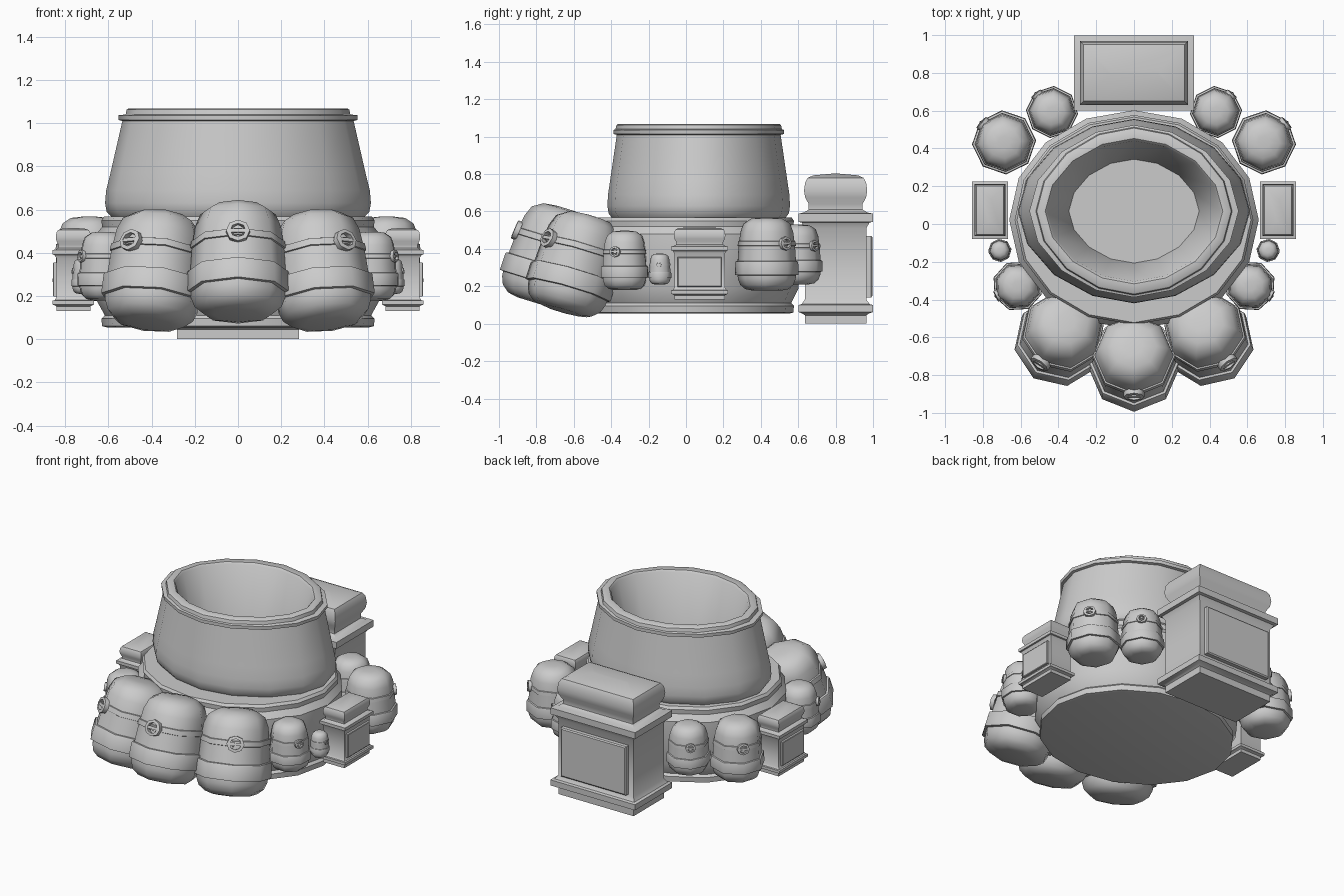
import bpy, bmesh
from math import sin, cos, pi, radians, atan2, copysign
from mathutils import Matrix, Vector

if "Cube" in bpy.data.objects:
    bpy.data.objects.remove(bpy.data.objects["Cube"])

T = Matrix.Translation
R = Matrix.Rotation


def loft(bm, rings, mat=Matrix(), closed=False):
    """Bridge a list of equal-length point rings, capping the ends unless closed."""
    vs = [[bm.verts.new(mat @ Vector(p)) for p in ring] for ring in rings]
    n = len(vs[0])
    pairs = list(zip(vs, vs[1:])) + ([(vs[-1], vs[0])] if closed else [])
    for a, b in pairs:
        for i in range(n):
            j = (i + 1) % n
            bm.faces.new((a[i], a[j], b[j], b[i]))
    if not closed:
        bm.faces.new(vs[0][::-1])
        bm.faces.new(vs[-1])


def oval(rx, ry, z, n, power=2.0):
    """Ellipse ring; power above 2 fills the diagonals, below 2 pinches them."""
    def f(v):
        return copysign(abs(v) ** (2 / power), v)
    return [(rx * f(sin(2 * pi * i / n)), -ry * f(cos(2 * pi * i / n)), z) for i in range(n)]


def rect(hx, hy, z):
    return [(-hx, -hy, z), (hx, -hy, z), (hx, hy, z), (-hx, hy, z)]


def finish(bm, name, mat, angle=50):
    bmesh.ops.recalc_face_normals(bm, faces=bm.faces)
    me = bpy.data.meshes.new(name)
    bm.to_mesh(me)
    bm.free()
    ob = bpy.data.objects.new(name, me)
    bpy.context.collection.objects.link(ob)
    ob.matrix_world = mat
    bpy.ops.object.select_all(action='DESELECT')
    ob.select_set(True)
    bpy.context.view_layer.objects.active = ob
    bpy.ops.object.shade_smooth_by_angle(angle=radians(angle))
    return ob


# Pouch profile: rounded bag, wide band, upper body, strap, domed flap
POUCH = [(.45, 0), (.68, .02), (.84, .08), (.91, .16), (.92, .21), (.995, .215), (1, .23),
         (.99, .385), (.975, .40), (.92, .405), (.89, .61), (.92, .615), (.905, .675),
         (.87, .68), (.83, .81), (.73, .92), (.5, .985), (.2, 1)]


def pouch(name, r, h, mat):
    bm = bmesh.new()
    loft(bm, [oval(r * a, r * a, h * z, 8) for a, z in POUCH])
    # front buckle frame and tongue
    face = T((0, -.9 * r, .645 * h)) @ R(radians(84), 4, 'X')
    b = r * .23
    frame = [(b, -.3 * b), (b, .2 * b), (.65 * b, .25 * b), (.65 * b, -.3 * b)]
    loft(bm, [oval(a, a * .95, z, 8) for a, z in frame], face, True)
    loft(bm, [rect(.75 * b, .16 * b, -.3 * b), rect(.75 * b, .16 * b, .2 * b)], face)
    return finish(bm, name, mat)


# Case profile: (inset from largest footprint, height)
CASE = [(.035, 0), (.035, .045), (.02, .055), (0, .062), (0, .1), (.018, .105), (.035, .13),
        (.035, .51), (.018, .54), (0, .545), (0, .588), (.03, .595), (.055, .61), (.055, .64),
        (.036, .675), (.03, .71), (.036, .755), (.05, .78), (.08, .793), (.19, .803)]


def case(name, mat):
    bm = bmesh.new()
    loft(bm, [rect(.317 - i, .199 - i, z) for i, z in CASE])
    # raised panel on the outer face
    up = T((0, .16, .305)) @ R(radians(-90), 4, 'X')
    loft(bm, [rect(.245, .165, 0), rect(.245, .165, .03), rect(.237, .157, .036)], up)
    return finish(bm, name, mat, 35)


# Belt body with flanges and a slightly bulging middle that carries the pouches
bm = bmesh.new()
belt = [(.96, .055), (.995, .06), (1, .095), (.975, .11), (1.045, .19), (1.045, .48),
        (.995, .52), (1, .55), (.98, .567), (.9, .567)]
loft(bm, [oval(.632 * k, .555 * k, z, 16) for k, z in belt])
finish(bm, "belt_body", T((0, .022, 0)), 30)

# Open waist collar with stepped rim and tapering inside
bm = bmesh.new()
collar = [(.58, .46, .56), (.608, .482, .59), (.615, .488, .63), (.61, .485, .69),
          (.59, .473, .77), (.535, .438, 1.01), (.552, .456, 1.014), (.554, .456, 1.036),
          (.52, .445, 1.04), (.515, .44, 1.062), (.508, .433, 1.067), (.47, .385, 1.067),
          (.46, .372, 1.055), (.345, .275, .6)]
loft(bm, [oval(x, y, z, 16, 1.87) for x, y, z in collar])
finish(bm, "waist_collar", T((0, .068, 0)), 40)

# Big back case and front centre pouch
case("back_case", T((0, .8, 0)))
TILT = R(radians(-17), 4, 'X')
pouch("front_pouch_center", .24, .53, T((0, -.799, .11)) @ TILT)

# Mirrored side parts: name, x, y, z, radius, height, facing direction
SMALL = [("rear_side_pouch", .688, .432, .177, .17, .39, .75, .66),
         ("rear_pouch", .434, .593, .21, .138, .32, .65, .75),
         ("front_side_pouch", .616, -.328, .18, .135, .317, .9, -.43),
         ("tiny_pouch", .71, -.14, .21, .062, .165, 1, -.1)]
for s, side in ((-1, "left"), (1, "right")):
    lean = R(s * radians(20), 4, 'Z')
    turn = R(s * radians(15), 4, 'Z')
    pouch("front_pouch_" + side, .24, .53, T((s * .41, -.662, .07)) @ lean @ TILT @ turn)
    for name, x, y, z, r, h, dx, dy in SMALL:
        pouch(name + "_" + side, r, h, T((s * x, y, z)) @ R(atan2(s * dx, -dy), 4, 'Z'))
    case("side_case_" + side, T((s * .762, .073, .13)) @ R(-s * pi / 2, 4, 'Z')
         @ Matrix.Scale(.48, 4))
